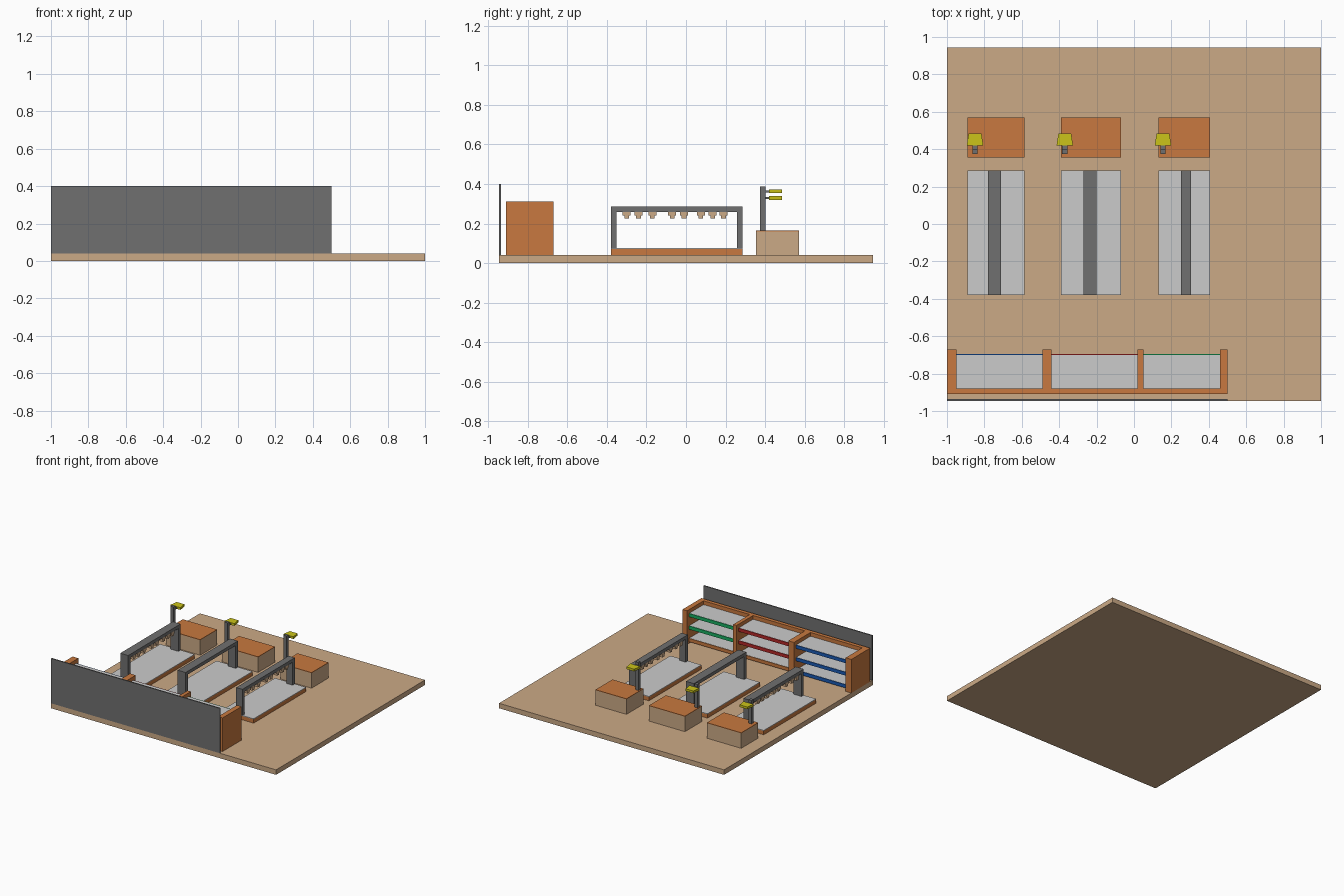
import bpy, bmesh

if "Cube" in bpy.data.objects:
    bpy.data.objects.remove(bpy.data.objects["Cube"])

def material(name, rgb):
    m = bpy.data.materials.new(name)
    m.diffuse_color = (*rgb, 1)
    m.use_nodes = True
    m.node_tree.nodes["Principled BSDF"].inputs["Base Color"].default_value = m.diffuse_color
    return m

TAN = material("tan", (0.60, 0.40, 0.24))
ORANGE = material("orange", (0.58, 0.19, 0.05))
DARK = material("dark_grey", (0.16, 0.16, 0.16))
YELLOW = material("yellow", (0.60, 0.55, 0.01))
BLUE = material("blue", (0.01, 0.10, 0.45))
RED = material("red", (0.45, 0.02, 0.02))
GREEN = material("green", (0.01, 0.42, 0.12))

def prism(name, outline, z0, z1, mat=None):
    """Extrude a flat outline of (x, y) points from z0 up to z1."""
    bm = bmesh.new()
    face = bm.faces.new([bm.verts.new((x, y, z0)) for x, y in outline])
    top = bmesh.ops.extrude_face_region(bm, geom=[face])["geom"]
    for v in top:
        if isinstance(v, bmesh.types.BMVert):
            v.co.z = z1
    bmesh.ops.recalc_face_normals(bm, faces=bm.faces)
    me = bpy.data.meshes.new(name)
    bm.to_mesh(me)
    bm.free()
    ob = bpy.data.objects.new(name, me)
    bpy.context.collection.objects.link(ob)
    if mat:
        me.materials.append(mat)
    return ob

def box(name, x0, x1, y0, y1, z0, z1, mat=None):
    return prism(name, [(x0, y0), (x1, y0), (x1, y1), (x0, y1)], z0, z1, mat)

# Floor and wall
box("floor", -1, 1, -0.945, 0.945, 0, 0.04, TAN)
box("wall", -1, 0.5, -0.945, -0.935, 0.04, 0.4, DARK)

# Shelf unit: back panel and upright dividers
box("shelf_back", -1, 0.5, -0.91, -0.88, 0.04, 0.31, ORANGE)
dividers = [(-1, -0.95), (-0.49, -0.44), (0.02, 0.05), (0.46, 0.5)]
for x0, x1 in dividers:
    box("shelf_divider", x0, x1, -0.88, -0.67, 0.04, 0.31, ORANGE)

# Shelves with a coloured lip in each bay
for i, lip in enumerate((BLUE, RED, GREEN)):
    x0, x1 = dividers[i][1], dividers[i + 1][0]
    for level, z in enumerate((0.08, 0.18, 0.28)):
        box("shelf_board", x0, x1, -0.88, -0.70, z - 0.025, z)
        edge = lip if level or lip is BLUE else ORANGE
        box("shelf_lip", x0, x1, -0.70, -0.695, z - 0.028, z - 0.001, edge)

# Stations: bed x range, gantry x range, lamp x, lamp height, has teeth
stations = [(-0.89, -0.585, -0.78, -0.71, -0.85, 0.32, True),
            (-0.39, -0.07, -0.27, -0.20, -0.37, 0.32, False),
            (0.13, 0.405, 0.25, 0.305, 0.155, 0.355, True)]
teeth = (-0.30, -0.24, -0.17, -0.07, -0.01, 0.075, 0.135, 0.19)

for bx0, bx1, gx0, gx1, lx, lz, toothed in stations:
    # Work bed
    box("bed_base", bx0, bx1, -0.38, 0.285, 0.04, 0.07, ORANGE)
    box("bed_top", bx0, bx1, -0.38, 0.285, 0.07, 0.075)
    # Gantry
    for y0, y1 in ((-0.38, -0.352), (0.257, 0.285)):
        box("gantry_post", gx0, gx1, y0, y1, 0.075, 0.285, DARK)
    box("gantry_beam", gx0, gx1, -0.352, 0.257, 0.258, 0.285, DARK)
    if toothed:
        for y in teeth:
            box("tool_head", gx0, gx1, y - 0.02, y + 0.02, 0.24, 0.258, TAN)
            box("tool_tip", gx0, gx1, y - 0.012, y + 0.012, 0.225, 0.24, TAN)
    # Desk
    box("desk_body", bx0, bx1, 0.355, 0.57, 0.04, 0.16, TAN)
    box("desk_top", bx0, bx1, 0.355, 0.57, 0.16, 0.165, ORANGE)
    # Lamp post, arm and tapered shade
    box("lamp_post", lx - 0.014, lx + 0.014, 0.375, 0.402, 0.165, lz + 0.033, DARK)
    box("lamp_arm", lx - 0.014, lx + 0.014, 0.402, 0.425, lz + 0.003, lz + 0.013, DARK)
    prism("lamp_shade", [(lx - 0.044, 0.42), (lx + 0.044, 0.42),
                         (lx + 0.034, 0.485), (lx - 0.034, 0.485)],
          lz, lz + 0.018, YELLOW)
